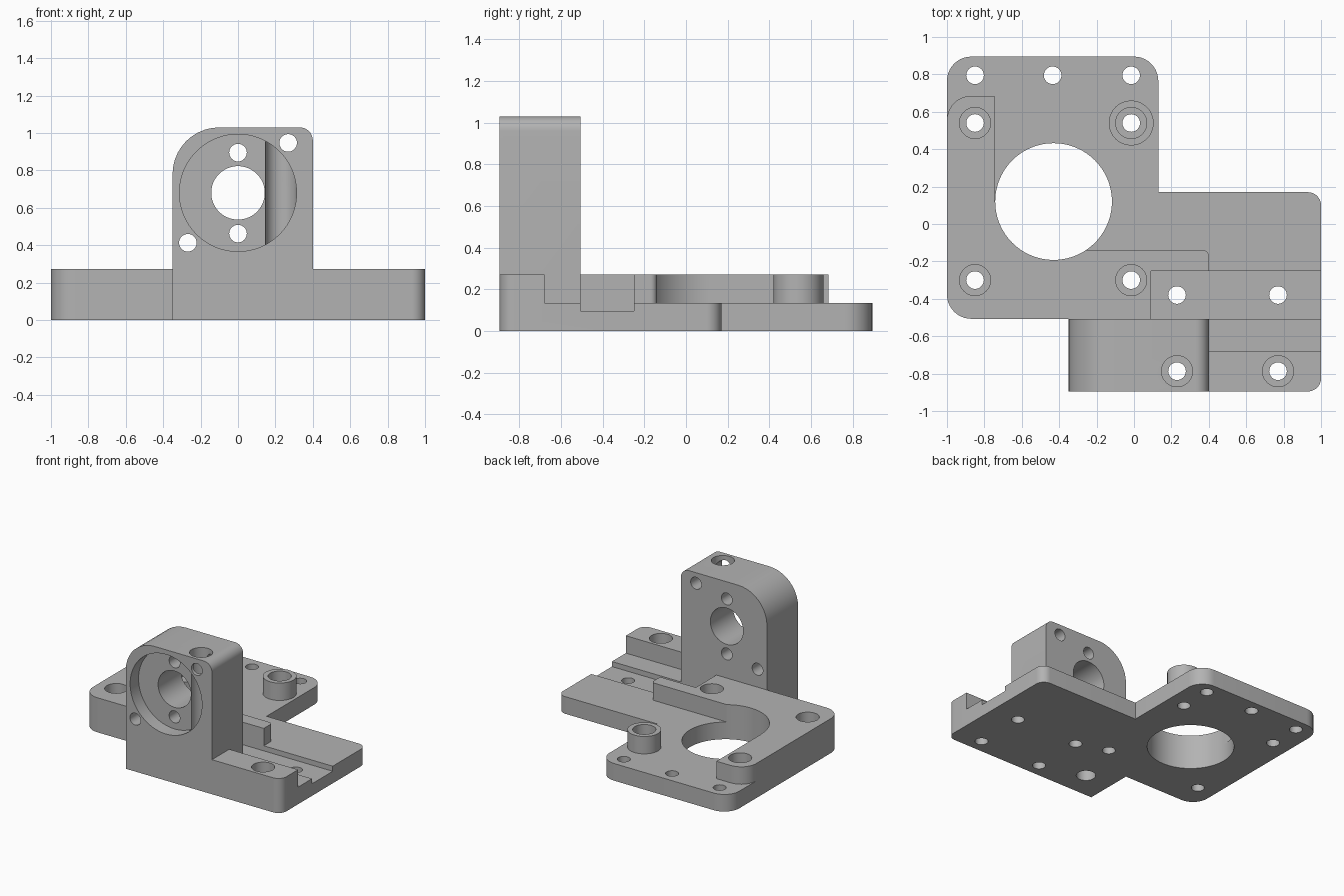
import bpy, bmesh, math
from mathutils import Vector

cube = bpy.data.objects.get("Cube")
if cube:
    bpy.data.objects.remove(cube, do_unlink=True)

grey = bpy.data.materials.new("machined grey")
grey.use_nodes = True
grey.diffuse_color = (0.45, 0.45, 0.45, 1)
grey.node_tree.nodes["Principled BSDF"].inputs["Base Color"].default_value = (0.45, 0.45, 0.45, 1)


def rounded(corners, steps=10):
    """Outline from (u, v, radius) corners; every rounded corner is square."""
    points = []
    for i, (u, v, r) in enumerate(corners):
        p = Vector((u, v))
        if r == 0:
            points.append(p)
            continue
        a = (Vector(corners[i - 1][:2]) - p).normalized()
        b = (Vector(corners[(i + 1) % len(corners)][:2]) - p).normalized()
        for k in range(steps + 1):
            t = math.pi / 2 * k / steps
            points.append(p + r * (a + b) - r * (b * math.cos(t) + a * math.sin(t)))
    return points


def circle(u, v, r, n=64):
    return [Vector((u + r * math.cos(2 * math.pi * k / n),
                    v + r * math.sin(2 * math.pi * k / n))) for k in range(n)]


def prism(name, outline, low, high, axis="z"):
    """Extrude an outline along z (drawn in xy) or along y (drawn in xz)."""
    def place(p, w):
        return (p.x, p.y, w) if axis == "z" else (p.x, w, p.y)
    bm = bmesh.new()
    ends = [[bm.verts.new(place(p, w)) for p in outline] for w in (low, high)]
    bm.faces.new(ends[0])
    bm.faces.new(ends[1])
    for i in range(len(outline)):
        bm.faces.new((ends[0][i - 1], ends[0][i], ends[1][i], ends[1][i - 1]))
    bmesh.ops.recalc_face_normals(bm, faces=bm.faces)
    mesh = bpy.data.meshes.new(name)
    bm.to_mesh(mesh)
    bm.free()
    mesh.materials.append(grey)
    obj = bpy.data.objects.new(name, mesh)
    bpy.context.collection.objects.link(obj)
    return obj


def box(name, x0, x1, y0, y1, z0, z1):
    return prism(name, rounded([(x0, y0, 0), (x1, y0, 0), (x1, y1, 0), (x0, y1, 0)]), z0, z1)


def combine(target, tool, operation):
    mod = target.modifiers.new(tool.name, "BOOLEAN")
    mod.operation = operation
    mod.solver = "EXACT"
    mod.object = tool
    bpy.context.view_layer.objects.active = target
    bpy.ops.object.modifier_apply(modifier=mod.name)
    bpy.data.objects.remove(tool, do_unlink=True)


STEP, TOP, FRONT, WALL, BACK = 0.135, 0.272, -0.895, -0.507, 0.895
HOLE, HEAD, SEAT = 0.047, 0.083, 0.17

# Base plate
body = prism("motor_mount_bracket", rounded([
    (-1, WALL, 0.13), (-0.35, WALL, 0), (-0.35, FRONT, 0), (1, FRONT, 0.07),
    (1, 0.17, 0.07), (0.13, 0.17, 0), (0.13, BACK, 0.13), (-1, BACK, 0.13)]), 0, STEP)

# Raised platform, front ledge, screw boss and upright block
platform = prism("platform", rounded([
    (-1, WALL, 0.13), (0.4, WALL, 0), (0.4, -0.14, 0.03), (-0.43, -0.14, 0),
    (-0.43, 0.12, 0), (-0.745, 0.12, 0), (-0.745, 0.685, 0), (-1, 0.685, 0.13)]), 0.05, TOP)
ledge = prism("ledge", rounded([
    (0.3, FRONT, 0), (1, FRONT, 0.07), (1, -0.68, 0), (0.3, -0.68, 0)]), 0.05, TOP)
boss = prism("boss", circle(-0.015, 0.54, 0.12), 0.05, TOP)
upright = prism("upright", rounded([
    (-0.35, 0.04, 0), (0.4, 0.04, 0), (0.4, 1.03, 0.07), (-0.35, 1.03, 0.25)]),
    FRONT, WALL, "y")
for part in (platform, ledge, boss, upright):
    combine(body, part, "UNION")

# Sliding channel and large motor opening
cutters = [box("channel", 0.09, 1.1, WALL, -0.25, 0.095, 0.5),
           prism("motor_opening", circle(-0.43, 0.12, 0.312, 96), -0.1, 0.5)]

# Plain vertical holes
for x, y in [(-0.85, 0.795), (-0.435, 0.795), (-0.015, 0.795), (0.23, -0.38), (0.77, -0.38)]:
    cutters.append(prism("plain_hole", circle(x, y, HOLE, 32), -0.1, 0.5))

# Counterbored vertical holes
for x, y in [(-0.85, 0.54), (-0.015, 0.54), (-0.85, -0.3), (-0.015, -0.3),
             (0.23, -0.787), (0.77, -0.787)]:
    cutters.append(prism("screw_hole", circle(x, y, HOLE, 32), -0.1, SEAT + 0.05))
    cutters.append(prism("screw_seat", circle(x, y, HEAD, 40), SEAT, 1.2))

# Blind hole under the upright
cutters.append(prism("blind_hole", circle(-0.12, -0.68, 0.07, 40), -0.1, 0.3))

# Bearing recess, bore and small holes through the upright
cutters.append(prism("recess", circle(0, 0.68, 0.313, 96), -1, -0.79, "y"))
cutters.append(prism("bore", circle(0, 0.68, 0.143), -1, -0.4, "y"))
for x, z in [(0, 0.895), (0, 0.462), (0.268, 0.947), (-0.268, 0.413)]:
    cutters.append(prism("upright_hole", circle(x, z, HOLE, 32), -1, -0.4, "y"))

for cutter in cutters:
    combine(body, cutter, "DIFFERENCE")

# Smooth round walls, keep machined edges crisp
bpy.ops.object.select_all(action="DESELECT")
body.select_set(True)
bpy.context.view_layer.objects.active = body
bpy.ops.object.shade_smooth_by_angle(angle=math.radians(25))
